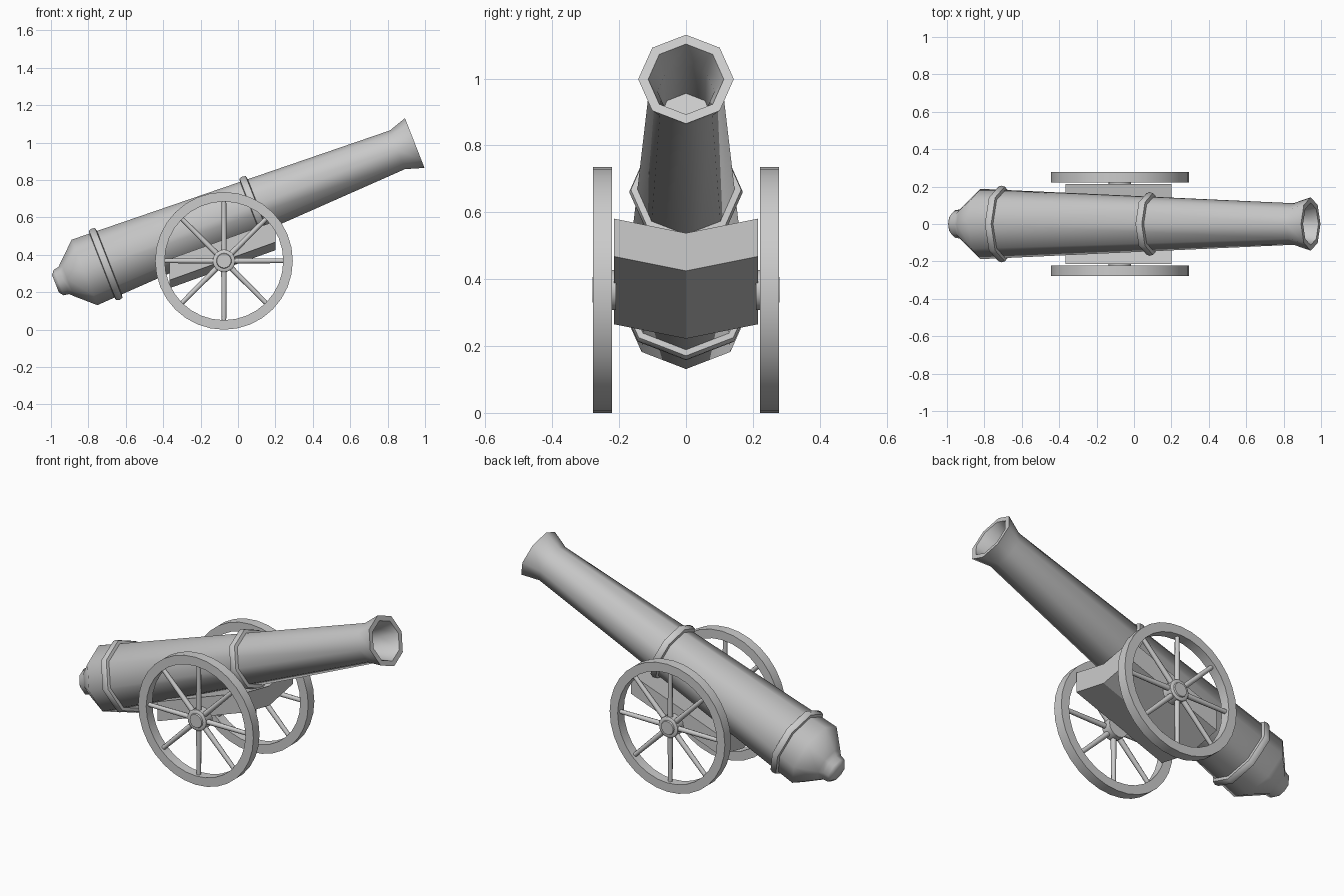
import bpy, bmesh, math
from mathutils import Vector

if "Cube" in bpy.data.objects:
    bpy.data.objects.remove(bpy.data.objects["Cube"])


def finish(bm, name, angle=None):
    bmesh.ops.recalc_face_normals(bm, faces=bm.faces)
    me = bpy.data.meshes.new(name)
    bm.to_mesh(me)
    bm.free()
    ob = bpy.data.objects.new(name, me)
    bpy.context.collection.objects.link(ob)
    if angle:
        bpy.ops.object.select_all(action='DESELECT')
        ob.select_set(True)
        bpy.context.view_layer.objects.active = ob
        bpy.ops.object.shade_smooth_by_angle(angle=math.radians(angle))
    return ob


def lathe(bm, profile, origin, axis, up, sides, closed=False):
    """Revolve (distance along axis, radius) points; cap ends unless closed."""
    axis, up, origin = Vector(axis), Vector(up), Vector(origin)
    side = axis.cross(up)
    rings = []
    for s, r in profile:
        ring = []
        for k in range(sides):
            a = 2 * math.pi * k / sides
            ring.append(bm.verts.new(origin + axis * s + (up * math.cos(a) + side * math.sin(a)) * r))
        rings.append(ring)
    pairs = list(zip(rings, rings[1:]))
    if closed:
        pairs.append((rings[-1], rings[0]))
    else:
        bm.faces.new(rings[0])
        bm.faces.new(rings[-1])
    for a, b in pairs:
        for k in range(sides):
            j = (k + 1) % sides
            bm.faces.new((a[k], a[j], b[j], b[k]))


# Barrel: octagonal, tilted up; distances run back from the muzzle
tilt = math.radians(21.4)
back = (-math.cos(tilt), 0, -math.sin(tilt))
up = (-math.sin(tilt), 0, math.cos(tilt))
muzzle = (0.945, 0, 0.998)

bm = bmesh.new()
lathe(bm, [(0.32, 0.08), (0.10, 0.085), (0, 0.113), (0, 0.143), (0.099, 0.111),
           (1.896, 0.188), (1.995, 0.098), (2.015, 0.078), (2.045, 0.073), (2.063, 0.05)],
      muzzle, back, up, 8)
finish(bm, "barrel", 60)

# Raised bands around the barrel
for name, s, r in (("middle_band", 0.924, 0.170), ("rear_band", 1.775, 0.205)):
    bm = bmesh.new()
    lathe(bm, [(s - 0.024, r - 0.035), (s - 0.018, r - 0.005), (s, r),
               (s + 0.018, r - 0.005), (s + 0.024, r - 0.035)],
          muzzle, back, up, 8, closed=True)
    finish(bm, name, 60)

# Carriage: V-shaped slab sloping with the barrel
bm = bmesh.new()
section = [(-0.215, 0.113), (0, 0.070), (0.215, 0.113), (0.215, 0), (0, -0.043), (-0.215, 0)]
ends = [[bm.verts.new((x, y, z0 + z)) for y, z in section] for x, z0 in ((-0.365, 0.265), (0.2, 0.468))]
for end in ends:
    bm.faces.new(end)
for k in range(6):
    j = (k + 1) % 6
    bm.faces.new((ends[0][k], ends[0][j], ends[1][j], ends[1][k]))
finish(bm, "carriage_bed")

# Wheels: rim, hub and eight spokes on each side
R = 0.368
for label, sgn in (("left", 1), ("right", -1)):
    centre = Vector((-0.075, 0, R))
    out = (0, sgn, 0)
    bm = bmesh.new()
    lathe(bm, [(0.222, R), (0.278, R), (0.278, 0.317), (0.222, 0.317)],
          centre, out, (0, 0, 1), 32, closed=True)
    finish(bm, label + "_wheel_rim", 40)

    bm = bmesh.new()
    lathe(bm, [(0.21, 0.06), (0.268, 0.06), (0.272, 0.055), (0.272, 0.041), (0.279, 0.038)],
          centre, out, (0, 0, 1), 16)
    finish(bm, label + "_wheel_hub", 40)

    bm = bmesh.new()
    for k in range(8):
        a = k * math.pi / 4
        lathe(bm, [(0.045, 0.015), (0.325, 0.012)], centre + Vector((0, sgn * 0.25, 0)),
              (math.cos(a), 0, math.sin(a)), (0, 1, 0), 8)
    finish(bm, label + "_wheel_spokes", 60)
